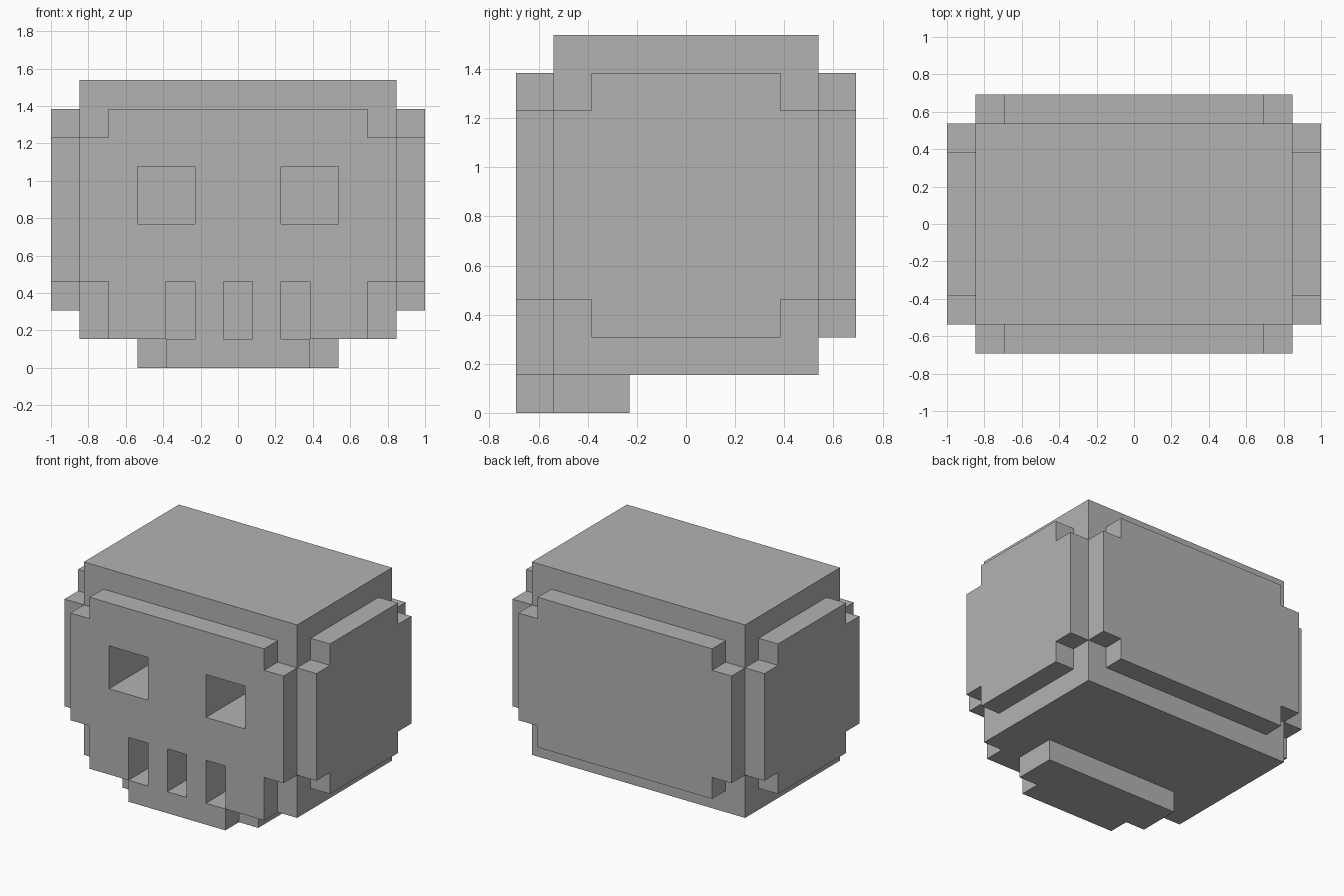
import bpy
import bmesh
from mathutils import Matrix, Vector

U = 1 / 13  # one block

if "Cube" in bpy.data.objects:
    bpy.data.objects.remove(bpy.data.objects["Cube"], do_unlink=True)

BONE = (0.45, 0.45, 0.45, 1)
bone = bpy.data.materials.new("bone grey")
bone.use_nodes = True
bone.diffuse_color = BONE
bone.node_tree.nodes["Principled BSDF"].inputs["Base Color"].default_value = BONE


def finish(bm, name):
    bmesh.ops.recalc_face_normals(bm, faces=bm.faces)
    bmesh.ops.scale(bm, vec=(U, U, U), verts=bm.verts)
    mesh = bpy.data.meshes.new(name)
    bm.to_mesh(mesh)
    bm.free()
    mesh.materials.append(bone)
    obj = bpy.data.objects.new(name, mesh)
    bpy.context.collection.objects.link(obj)
    return obj


def add_box(bm, low, high):
    low, high = Vector(low), Vector(high)
    place = Matrix.Translation((low + high) / 2) @ Matrix.Diagonal((*(high - low), 1))
    bmesh.ops.create_cube(bm, size=1, matrix=place)


def prism(name, outline, to_3d, depth):
    """Extrude a mirrored outline; to_3d maps (across, up) to a point."""
    points = outline + [(-a, b) for a, b in reversed(outline)]
    bm = bmesh.new()
    face = bm.faces.new([bm.verts.new(to_3d(a, b)) for a, b in points])
    extruded = bmesh.ops.extrude_face_region(bm, geom=[face], use_keep_orig=True)
    verts = [v for v in extruded["geom"] if isinstance(v, bmesh.types.BMVert)]
    bmesh.ops.translate(bm, vec=depth, verts=verts)
    return finish(bm, name)


def panel(half, bottom):
    """Right half of a plate whose corners are notched by two blocks."""
    return [(half - 2, bottom), (half - 2, 6), (half, 6),
            (half, 16), (half - 2, 16), (half - 2, 18)]


# Main block of the head
bm = bmesh.new()
add_box(bm, (-11, -7, 2), (11, 7, 20))
cranium = finish(bm, "cranium")

# Raised plates on the four sides
face_plate = prism("face_plate", panel(11, 2), lambda a, b: (a, -9, b), (0, 2, 0))
prism("back_plate", panel(11, 4), lambda a, b: (a, 7, b), (0, 2, 0))
for side, x in (("left", 11), ("right", -13)):
    prism(side + "_plate", panel(7, 4), lambda a, b: (x, a, b), (2, 0, 0))

# Jaw, narrower at the front
prism("jaw", [(7, -3), (7, -7), (5, -7), (5, -9)],
      lambda a, b: (a, b, 0), (0, 0, 2))

# Eye sockets and gaps between the teeth
bm = bmesh.new()
for x in (-5, 5):
    add_box(bm, (x - 2, -10, 10), (x + 2, -3, 14))
for x in (-4, 0, 4):
    add_box(bm, (x - 1, -10, 1), (x + 1, -3, 6))
cutter = finish(bm, "socket_cutter")
cutter.hide_render = True

for obj in (cranium, face_plate):
    cut = obj.modifiers.new("sockets", "BOOLEAN")
    cut.operation = "DIFFERENCE"
    cut.solver = "EXACT"
    cut.object = cutter
bpy.context.view_layer.update()
graph = bpy.context.evaluated_depsgraph_get()
for obj in (cranium, face_plate):
    solid = bpy.data.meshes.new_from_object(obj.evaluated_get(graph))
    obj.modifiers.clear()
    obj.data = solid
bpy.data.objects.remove(cutter, do_unlink=True)
